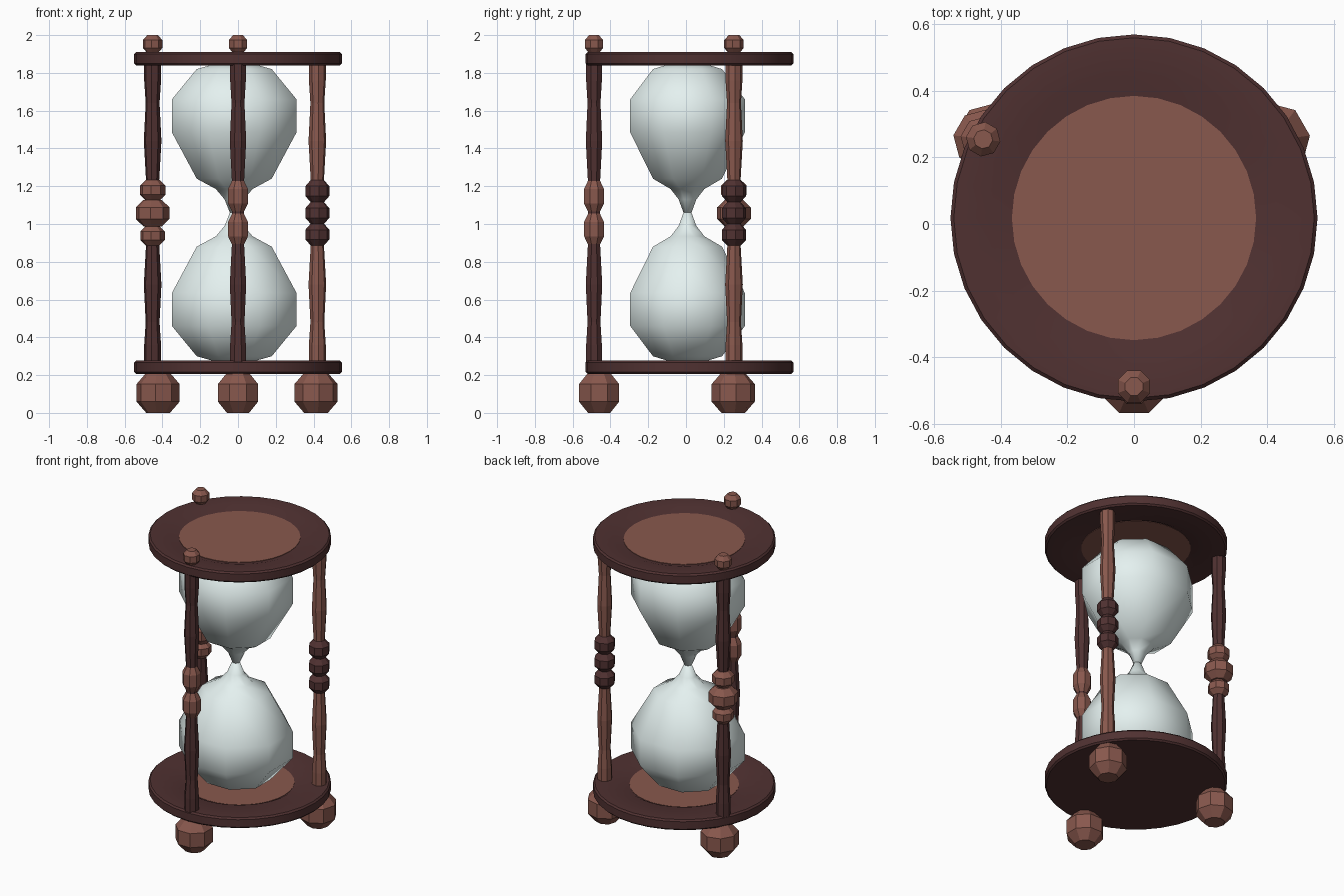
import bpy, bmesh
from math import cos, sin, pi, radians

if "Cube" in bpy.data.objects:
    bpy.data.objects.remove(bpy.data.objects["Cube"])


def material(name, rgb):
    m = bpy.data.materials.new(name)
    m.diffuse_color = (*rgb, 1)
    m.use_nodes = True
    m.node_tree.nodes["Principled BSDF"].inputs["Base Color"].default_value = m.diffuse_color
    return m


DARK = material("dark_wood", (0.08, 0.031, 0.031))
LIGHT = material("light_wood", (0.25, 0.098, 0.075))
GLASS = material("glass", (0.78, 0.88, 0.87))


def lathe(name, profile, sides, at, mat, turn=0.0, smooth=False, scale_y=1.0):
    """Turn a list of (radius, z) points, capping both ends."""
    bm = bmesh.new()
    rings = []
    for r, z in profile:
        rings.append([bm.verts.new((r * cos(turn + 2 * pi * i / sides),
                                    r * sin(turn + 2 * pi * i / sides) * scale_y, z))
                      for i in range(sides)])
    for a, b in zip(rings, rings[1:]):
        for i in range(sides):
            j = (i + 1) % sides
            bm.faces.new((a[i], a[j], b[j], b[i]))
    bm.faces.new(rings[0][::-1])
    bm.faces.new(rings[-1])
    bmesh.ops.recalc_face_normals(bm, faces=bm.faces)
    me = bpy.data.meshes.new(name)
    bm.to_mesh(me)
    bm.free()
    me.materials.append(mat)
    ob = bpy.data.objects.new(name, me)
    ob.location = at
    bpy.context.collection.objects.link(ob)
    if smooth:
        bpy.context.view_layer.objects.active = ob
        bpy.ops.object.select_all(action='DESELECT')
        ob.select_set(True)
        bpy.ops.object.shade_smooth_by_angle(angle=radians(smooth))
    return ob


def bead(name, at, z0, z1, r, mat, turn):
    """Eight-sided chunky ball between two heights."""
    h = z1 - z0
    lathe(name, [(r * 0.55, z0), (r, z0 + h * 0.28), (r, z1 - h * 0.28), (r * 0.55, z1)],
          8, (at[0], at[1], 0), mat, turn)


# Round end plates with a dished outer and inner panel
CY = 0.018
lathe("top_plate", [(0.33, 1.855), (0.36, 1.84), (0.54, 1.84), (0.55, 1.85), (0.55, 1.90),
                    (0.54, 1.91), (0.43, 1.91), (0.366, 1.89)], 32, (0, CY, 0), DARK, pi / 2, 30)
lathe("bottom_plate", [(0.54, 0.207), (0.55, 0.217), (0.55, 0.267), (0.54, 0.277),
                       (0.36, 0.277), (0.33, 0.262)], 32, (0, CY, 0), DARK, pi / 2, 30)
for name, r, z in (("top_outer_panel", 0.366, 1.889), ("top_inner_panel", 0.33, 1.853),
                   ("bottom_inner_panel", 0.33, 0.26)):
    lathe(name, [(r, z), (r, z + 0.004)], 32, (0, CY, 0), LIGHT, pi / 2)

# Glass bulbs, mirrored about the neck
NECK = 1.06
bulb = [(0.025, 0), (0.055, 0.07), (0.105, 0.125), (0.215, 0.18), (0.357, 0.425),
        (0.357, 0.60), (0.215, 0.76), (0.10, 0.79)]
for name, s in (("upper_bulb", 1), ("lower_bulb", -1)):
    lathe(name, [(r, NECK + s * z) for r, z in bulb], 8, (-0.02, 0.008, 0), GLASS,
          pi / 8, 80, 0.92)

# Turned posts with beads, feet and finials
half = [(0.034, 0.15), (0.047, 0.38), (0.037, 0.58), (0.045, 0.70), (0.045, 0.79)]
post_profile = [(r, NECK - z) for r, z in reversed(half)] + [(r, NECK + z) for r, z in half]
posts = [
    ("front", (0, -0.487), (0, -0.46), 0, DARK, LIGHT, True,
     [(1.06, 1.235, 0.057), (0.886, 1.06, 0.057)]),
    ("left", (-0.452, 0.254), (-0.423, 0.25), -120, DARK, LIGHT, True,
     [(1.125, 1.233, 0.068), (0.988, 1.127, 0.09), (0.886, 0.99, 0.065)]),
    ("right", (0.42, 0.254), (0.413, 0.25), 120, LIGHT, DARK, False,
     [(1.115, 1.233, 0.064), (1.0, 1.116, 0.064), (0.886, 1.002, 0.064)]),
]
for name, at, foot_at, deg, wood, trim, finial, beads in posts:
    turn = pi / 8 + radians(deg)
    lathe(name + "_post", post_profile, 8, (*at, 0), wood, turn)
    for i, (z0, z1, r) in enumerate(beads):
        bead(f"{name}_bead_{i + 1}", at, z0, z1, r, trim, turn)
    bead(name + "_foot", foot_at, 0, 0.212, 0.115, LIGHT, turn)
    if finial:
        bead(name + "_finial", at, 1.905, 2.0, 0.052, LIGHT, turn)
